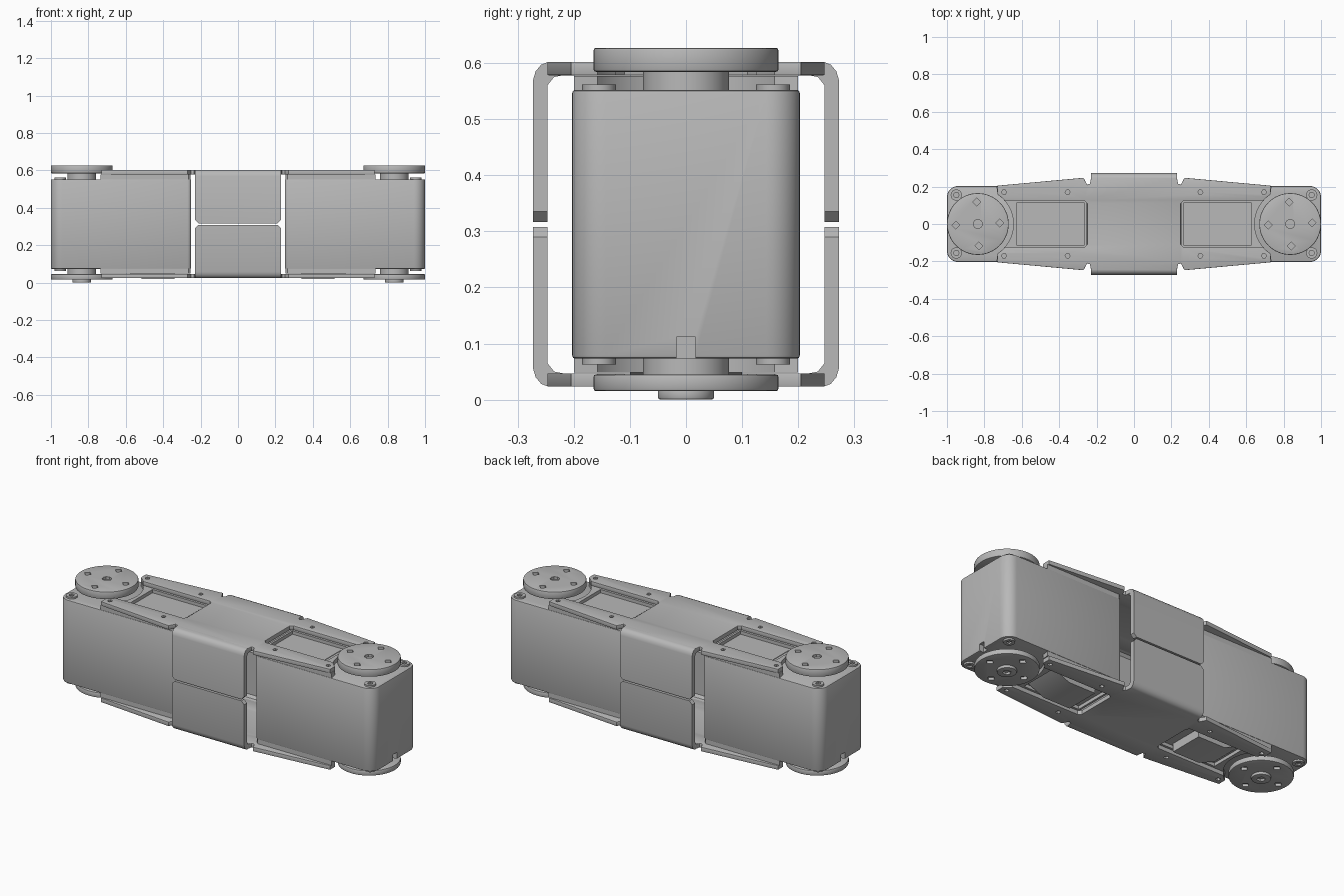
import bpy, bmesh
from math import sin, cos, pi, asin

cube = bpy.data.objects.get("Cube")
if cube:
    bpy.data.objects.remove(cube)

grey = bpy.data.materials.new("plain grey")
grey.use_nodes = True
grey.diffuse_color = (0.48, 0.48, 0.48, 1)
grey.node_tree.nodes["Principled BSDF"].inputs["Base Color"].default_value = (0.48, 0.48, 0.48, 1)

TOTAL = 0.625          # top and bottom brackets mirror about half this height
HORN_X, HORN_R = 0.835, 0.165
ARC_R = 0.19           # clearance around each horn
parts = []


def prism(name, pts, lo, hi, axis="z", bevel=0.0):
    """Extrude a 2D outline along z, x or y; optionally bevel the sharp cap edges."""
    place = {"z": lambda a, b, c: (a, b, c),
             "x": lambda a, b, c: (c, a, b),
             "y": lambda a, b, c: (a, c, b)}[axis]
    bm = bmesh.new()
    low = [bm.verts.new(place(a, b, lo)) for a, b in pts]
    high = [bm.verts.new(place(a, b, hi)) for a, b in pts]
    caps = [bm.faces.new(low), bm.faces.new(high)]
    n = len(pts)
    for i in range(n):
        j = (i + 1) % n
        bm.faces.new((low[i], low[j], high[j], high[i]))
    bmesh.ops.recalc_face_normals(bm, faces=bm.faces[:])
    if bevel:
        edges = list({e for f in caps for e in f.edges})
        bmesh.ops.bevel(bm, geom=edges, offset=bevel, segments=2, profile=0.5, affect="EDGES")
    mesh = bpy.data.meshes.new(name)
    bm.to_mesh(mesh)
    bm.free()
    mesh.materials.append(grey)
    ob = bpy.data.objects.new(name, mesh)
    bpy.context.scene.collection.objects.link(ob)
    parts.append(ob)
    return ob


def arc(cx, cy, r, a0, a1, n):
    return [(cx + r * cos(a0 + (a1 - a0) * i / n), cy + r * sin(a0 + (a1 - a0) * i / n))
            for i in range(n + 1)]


def disc(cx, cy, r, n=48):
    return arc(cx, cy, r, 0, 2 * pi, n)[:-1]


def rect(x0, x1, y):
    return [(x0, -y), (x1, -y), (x1, y), (x0, y)]


def turn(pts, s):
    return [(s * x, s * y) for x, y in pts]


def cut(ob, cutters):
    """Subtract the cutters, bake the result and drop the cutters."""
    for c in cutters:
        c.hide_render = True
        mod = ob.modifiers.new("cut", "BOOLEAN")
        mod.operation, mod.object, mod.solver = "DIFFERENCE", c, "EXACT"
    graph = bpy.context.evaluated_depsgraph_get()
    mesh = bpy.data.meshes.new_from_object(ob.evaluated_get(graph))
    ob.modifiers.clear()
    ob.data = mesh
    for c in cutters:
        parts.remove(c)
        bpy.data.objects.remove(c)


def levels(top, lo, hi):
    """Heights for the upper side, or mirrored for the lower side."""
    return (lo, hi) if top else (TOTAL - hi, TOTAL - lo)


# Outline of the servo body, its raised deck and one half of the bracket plate
body = (arc(0.94, 0.143, 0.06, pi / 2, 0, 8) + arc(0.94, -0.143, 0.06, 0, -pi / 2, 8)
        + arc(0.27, -0.183, 0.02, -pi / 2, -pi, 3) + arc(0.27, 0.183, 0.02, pi, pi / 2, 3))
wide, narrow = asin(0.158 / ARC_R), asin(0.125 / ARC_R)
deck = ([(0.265, 0.2), (0.735, 0.2)] + arc(HORN_X, 0, ARC_R, pi - wide, pi + wide, 24)
        + [(0.735, -0.2), (0.265, -0.2), (0.255, -0.19), (0.255, 0.19)])
quarter = ([(0.23, 0.247), (0.235, 0.215), (0.25, 0.21), (0.27, 0.247), (0.73, 0.205)]
           + arc(HORN_X, 0, ARC_R, pi - wide, pi - narrow, 6)
           + [(0.265, 0.125), (0.25, 0.11)])
half = quarter + [(x, -y) for x, y in reversed(quarter)]
plate = half + turn(half, -1)
screws = [(0.355, 0.17), (0.695, 0.17)]

# Servos
for s, side in ((1, "left"), (-1, "right")):
    hx = s * HORN_X
    case = prism(side + "_servo_body", turn(body, s), 0.073, 0.552, bevel=0.006)
    cut(case, [prism("slot", turn(rect(0.975, 1.05, 0.017), s), 0.05, 0.112)])

    for top in (True, False):
        tag = side + ("_upper_" if top else "_lower_")
        # Deck under the bracket with a recessed pocket
        lid = prism(tag + "deck", turn(deck, s), *levels(top, 0.54, 0.577))
        cut(lid, [prism("pocket", turn(rect(0.267, 0.625, 0.115), s), *levels(top, 0.558, 0.6))])
        # Case screw bosses at the outer corners
        for y in (-0.155, 0.155):
            boss = prism(tag + "screw_boss", disc(s * 0.95, y, 0.03, 20),
                         *levels(top, 0.545, 0.562))
            cut(boss, [prism("bore", disc(s * 0.95, y, 0.015, 6), *levels(top, 0.553, 0.6))])
        # Output horn
        prism(tag + "horn_neck", disc(hx, 0, 0.077), *levels(top, 0.54, 0.59))
        lo, hi = (0.584, 0.627) if top else (0.015, 0.045)
        horn = prism(tag + "horn", disc(hx, 0, HORN_R, 64), lo, hi, bevel=0.005)
        drill = (hi - 0.015, hi + 0.02) if top else (lo - 0.02, lo + 0.015)
        holes = [prism("drill", disc(hx + 0.117 * cos(k * pi / 2 + 0.05),
                                     0.117 * sin(k * pi / 2 + 0.05), 0.021, 4), *drill)
                 for k in range(4)]
        if top:
            holes.append(prism("drill", disc(hx, 0, 0.025, 8), *drill))
        cut(horn, holes)

    # Centre screw hub on the lower horn
    hub = prism(side + "_lower_hub", disc(hx, 0, 0.05), 0, 0.02, bevel=0.004)
    cut(hub, [prism("bore", disc(hx, 0, 0.022, 6), -0.02, 0.012)])
    # Panel in the upper pocket, sloped cover in the lower pocket
    prism(side + "_upper_panel", turn(rect(0.3, 0.59, 0.09), s), 0.55, 0.561)
    cover = [(0.34, 0.07), (0.34, 0.019), (0.51, 0.019), (0.61, 0.062), (0.61, 0.07)]
    prism(side + "_lower_cover", [(s * x, z) for x, z in cover], -0.1, 0.1, axis="y")

# Brackets: plate plus two bent flanges each
for top in (True, False):
    tag = "upper_" if top else "lower_"
    bracket = prism(tag + "bracket_plate", plate, *levels(top, 0.578, 0.602), bevel=0.002)
    drills = [prism("drill", disc(a * x, b * y, 0.013, 6), *levels(top, 0.585, 0.63))
              for x, y in screws for a in (1, -1) for b in (1, -1)]
    cut(bracket, drills)
    for b, face in ((-1, "front"), (1, "back")):
        bend = [(0.22, 0.602), (0.245, 0.602), (0.258, 0.597), (0.268, 0.585), (0.273, 0.568),
                (0.273, 0.317), (0.247, 0.317), (0.247, 0.56), (0.235, 0.575), (0.22, 0.578)]
        pts = [(b * y, z if top else TOTAL - z) for y, z in bend]
        flange = prism(tag + face + "_flange", pts, -0.23, 0.23, axis="x")
        # Chamfer the two free corners
        tip = 0.317 if top else TOTAL - 0.317
        bm = bmesh.new()
        bm.from_mesh(flange.data)
        corners = [e for e in bm.edges
                   if all(abs(v.co.z - tip) < 0.001 for v in e.verts)
                   and abs(e.verts[0].co.x - e.verts[1].co.x) < 0.001]
        bmesh.ops.bevel(bm, geom=corners, offset=0.018, segments=1, affect="EDGES")
        bm.to_mesh(flange.data)
        bm.free()

# Smooth the rounded surfaces, keep edges sharp
bpy.ops.object.select_all(action="DESELECT")
for ob in parts:
    ob.select_set(True)
bpy.context.view_layer.objects.active = parts[0]
bpy.ops.object.shade_smooth_by_angle(angle=0.6)
